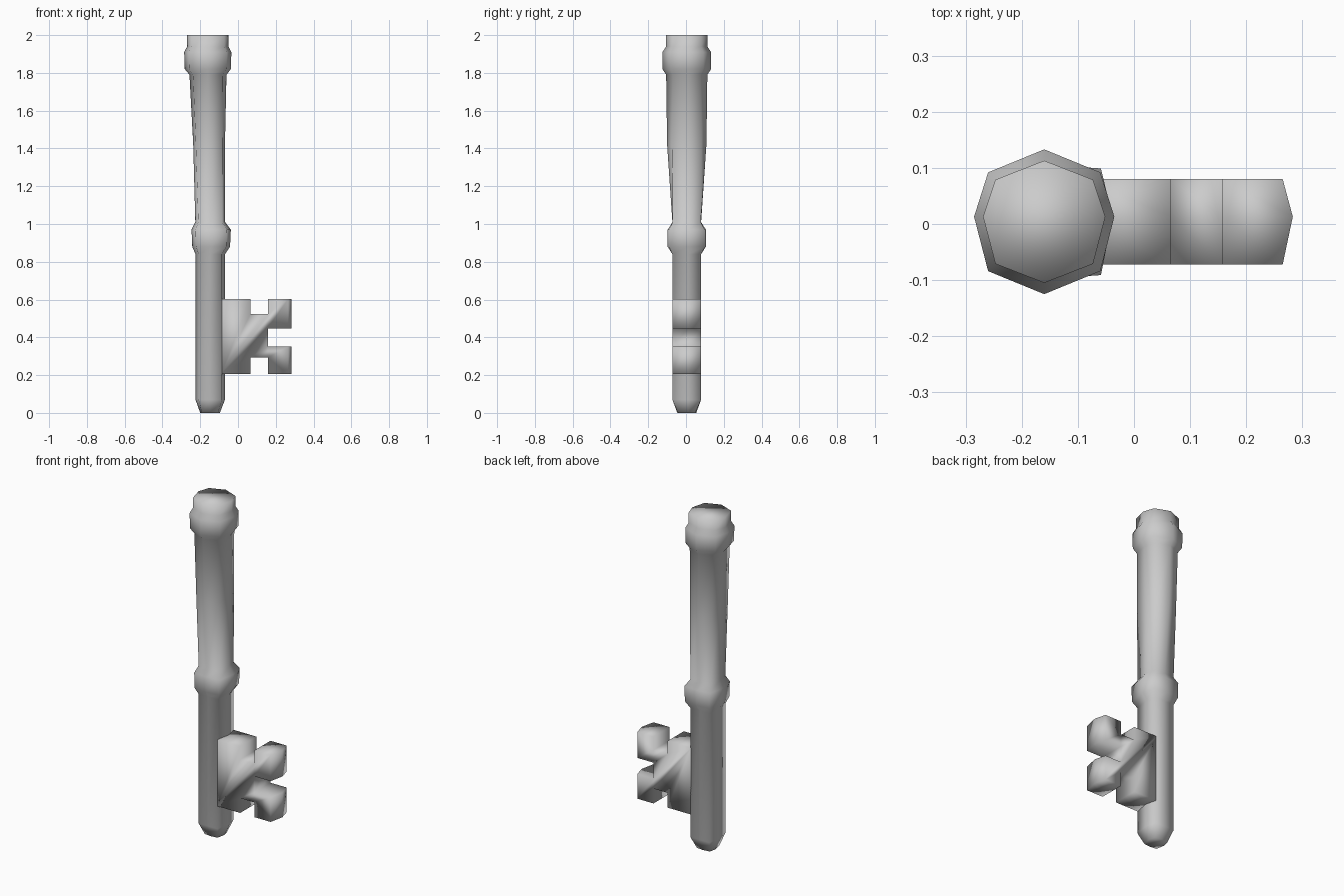
import bpy, bmesh


def loft(name, rings):
    """Skin a list of equal-length point rings, cap both ends, shade smooth."""
    bm = bmesh.new()
    loops = [[bm.verts.new(p) for p in ring] for ring in rings]
    for a, b in zip(loops, loops[1:]):
        n = len(a)
        for i in range(n):
            j = (i + 1) % n
            bm.faces.new((a[i], a[j], b[j], b[i]))
    bm.faces.new(loops[0][::-1])
    bm.faces.new(loops[-1])
    bmesh.ops.recalc_face_normals(bm, faces=bm.faces)
    me = bpy.data.meshes.new(name)
    bm.to_mesh(me)
    bm.free()
    me.polygons.foreach_set("use_smooth", [True] * len(me.polygons))
    ob = bpy.data.objects.new(name, me)
    bpy.context.collection.objects.link(ob)
    return ob


def eight_sided(z, cx, ax, ay, dx, dy):
    """Eight-sided ring: ax, ay on the axes, (dx, dy) at the corners."""
    cy, sy = 0.004, 0.013
    return [(cx + ax, sy, z), (cx + dx, cy + dy, z), (cx, cy + ay, z),
            (cx - dx, cy + dy, z), (cx - ax, sy, z), (cx - dx, cy - dy, z),
            (cx, cy - ay, z), (cx + dx, cy - dy, z)]


# Shaft with two collars: squarish at the bottom, octagonal at the top
shaft_rings = [
    (0.00, -0.148, 0.052, 0.050, 0.042, 0.045),
    (0.07, -0.147, 0.078, 0.076, 0.062, 0.076),
    (0.84, -0.147, 0.078, 0.076, 0.062, 0.076),
    (0.88, -0.142, 0.100, 0.101, 0.080, 0.095),
    (0.97, -0.142, 0.104, 0.101, 0.083, 0.095),
    (1.01, -0.147, 0.079, 0.076, 0.063, 0.074),
    (1.42, -0.153, 0.084, 0.104, 0.070, 0.078),
    (1.79, -0.159, 0.098, 0.109, 0.079, 0.075),
    (1.82, -0.160, 0.122, 0.129, 0.098, 0.088),
    (1.91, -0.160, 0.125, 0.129, 0.100, 0.088),
    (1.94, -0.160, 0.109, 0.109, 0.087, 0.075),
    (2.00, -0.160, 0.109, 0.109, 0.087, 0.075),
]
loft("key_shaft", [eight_sided(*r) for r in shaft_rings])

# Bit: notched plate outline (x, z), with a slight ridge on the tooth ends
outline = [(-0.09, 0.205), (0.065, 0.205), (0.065, 0.293), (0.158, 0.293),
           (0.158, 0.205), (0.265, 0.205), (0.265, 0.352), (0.158, 0.352),
           (0.158, 0.448), (0.265, 0.448), (0.265, 0.602), (0.158, 0.602),
           (0.158, 0.523), (0.065, 0.523), (0.065, 0.602), (-0.09, 0.602)]


def bit_layer(y, ridge):
    return [(x + (ridge if x > 0.2 else 0), y, z) for x, z in outline]


loft("key_bit", [bit_layer(-0.072, 0), bit_layer(0.013, 0.018), bit_layer(0.08, 0)])
